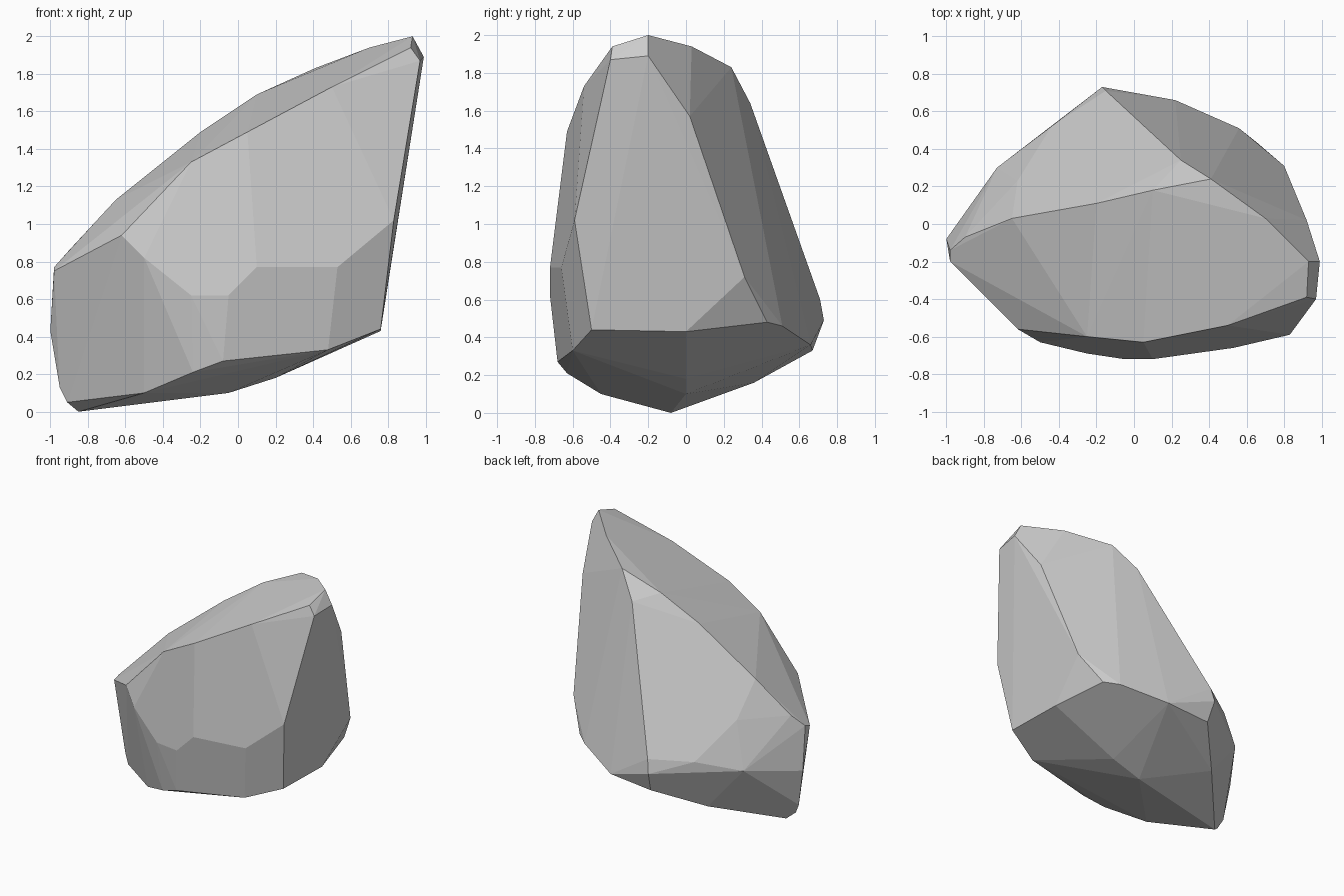
import bpy, bmesh
from math import radians

# Corner rings of the boulder, skinned by a convex hull
top_ridge = [(-.98, -.14, .77), (-.9, -.07, .86), (-.65, .03, 1.13), (-.2, .11, 1.49),
             (.1, .18, 1.69), (.41, .24, 1.83), (.7, .03, 1.94), (.93, -.2, 2)]
front_rim = [(-.98, -.2, .75), (-.62, -.56, .94), (-.25, -.6, 1.33), (.05, -.63, 1.49),
             (.5, -.54, 1.73), (.92, -.39, 1.94), (.97, -.4, 1.87), (.99, -.2, 1.89)]
waist = [(-.5, -.63, .82), (-.25, -.69, .62), (-.05, -.72, .62), (.1, -.72, .77),
         (.53, -.66, .77), (.83, -.59, 1.02), (.92, .02, 1.57), (.8, .31, .72)]
back = [(.25, .34, 1.64), (-.15, .71, .6), (-.17, .73, .49), (-.44, .52, .58),
        (-.62, .23, .86), (-.73, .3, .5), (.22, .66, .36), (.56, .51, .46)]
base = [(.66, .43, .48), (.76, 0, .43), (.76, -.5, .44), (.48, -.6, .33),
        (-.08, -.68, .27), (-.24, -.63, .21), (-.5, -.45, .1), (-.15, .67, .33),
        (-.45, .36, .16), (.2, 0, .18), (-.05, 0, .1)]
left_end = [(-.85, -.08, 0), (-.91, -.12, .05), (-.95, -.1, .13), (-1, -.08, .43)]

bm = bmesh.new()
for co in top_ridge + front_rim + waist + back + base + left_end:
    bm.verts.new(co)
hull = bmesh.ops.convex_hull(bm, input=bm.verts)
loose = {g for g in hull["geom_interior"] + hull["geom_unused"]
         if isinstance(g, bmesh.types.BMVert)}
bmesh.ops.delete(bm, geom=list(loose), context='VERTS')

# Merge nearly flat triangles into broad chipped facets
bmesh.ops.dissolve_limit(bm, angle_limit=radians(3), verts=bm.verts, edges=bm.edges)
bmesh.ops.recalc_face_normals(bm, faces=bm.faces)

mesh = bpy.data.meshes.new("boulder")
bm.to_mesh(mesh)
bm.free()
boulder = bpy.data.objects.new("boulder", mesh)
bpy.context.collection.objects.link(boulder)
